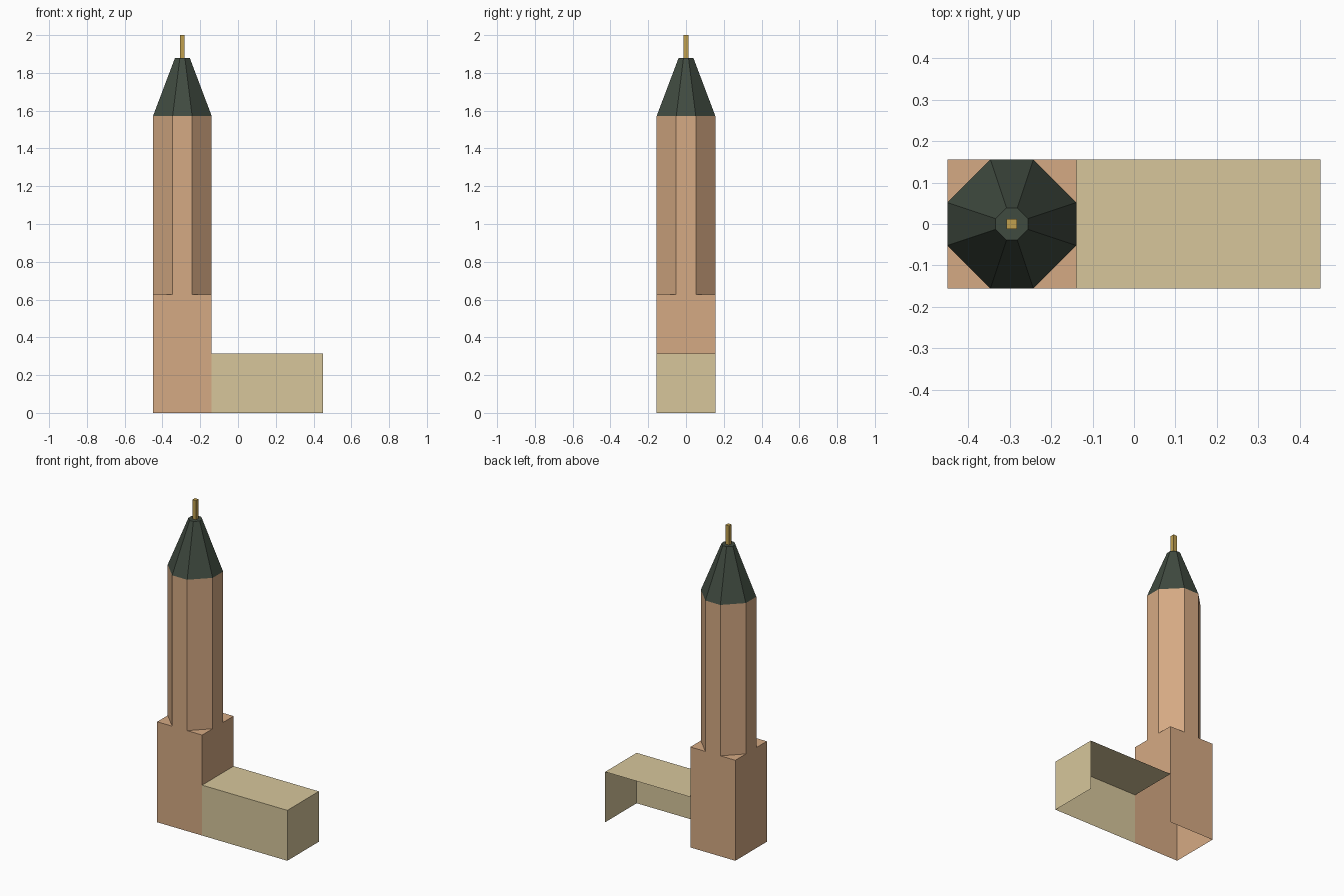
import bpy, bmesh
from mathutils import Vector

if "Cube" in bpy.data.objects:
    bpy.data.objects.remove(bpy.data.objects["Cube"])

CX = -0.2945          # tower axis
R = 0.1555            # tower half width
X1 = CX + R           # tower side that meets the annex
Z_ANNEX, Z_BASE, Z_SHAFT, Z_ROOF, Z_TOP = 0.315, 0.628, 1.571, 1.88, 2.0


def material(name, rgb):
    m = bpy.data.materials.new(name)
    m.diffuse_color = [(c / 255) ** 2.2 for c in rgb] + [1]
    m.use_nodes = True
    m.node_tree.nodes["Principled BSDF"].inputs["Base Color"].default_value = m.diffuse_color
    return m


brick = material("brick", (212, 168, 130))
sand = material("sandstone", (214, 197, 154))
slate = material("slate", (66, 76, 66))
brass = material("brass", (190, 158, 80))


def finish(name, bm, mat):
    me = bpy.data.meshes.new(name)
    bm.to_mesh(me)
    bm.free()
    me.materials.append(mat)
    ob = bpy.data.objects.new(name, me)
    bpy.context.collection.objects.link(ob)
    return ob


def square(r, z):
    return [Vector((CX + r * a, r * b, z)) for a, b in ((1, -1), (1, 1), (-1, 1), (-1, -1))]


def octagon(r, z):
    # square with a third cut off at each corner
    pts = []
    c = square(r, z)
    for i in range(4):
        pts += [c[i].lerp(c[i - 1], 1 / 3), c[i].lerp(c[(i + 1) % 4], 1 / 3)]
    return pts


def loft(bm, lower, upper, cap=False):
    a = [bm.verts.new(p) for p in lower]
    b = [bm.verts.new(p) for p in upper]
    n = len(a)
    for i in range(n):
        j = (i + 1) % n
        bm.faces.new((a[i], a[j], b[j], b[i]))
    if cap:
        bm.faces.new(b)


# Tower: square base, corner ledges and eight-sided shaft
bm = bmesh.new()
foot = square(R, 0)
head = square(R, Z_BASE)
for i in range(4):
    j = (i + 1) % 4
    lo, hi = [foot[i].copy(), foot[j].copy()], [head[j], head[i]]
    if i == 0:                       # wall above the annex, open below it
        for p in lo:
            p.z = Z_ANNEX
    bm.faces.new([bm.verts.new(p) for p in lo + hi])
ring = octagon(R, Z_BASE)
for i in range(4):
    bm.faces.new([bm.verts.new(p) for p in (ring[2 * i], head[i], ring[2 * i + 1])])
loft(bm, ring, octagon(R, Z_SHAFT))
bmesh.ops.remove_doubles(bm, verts=bm.verts, dist=1e-5)
finish("tower", bm, brick)

# Tapered roof with a flat tip
bm = bmesh.new()
loft(bm, octagon(R, Z_SHAFT), octagon(R / 4, Z_ROOF), cap=True)
finish("roof", bm, slate)

# Square spire rod
bm = bmesh.new()
loft(bm, square(0.0125, Z_ROOF), square(0.0125, Z_TOP), cap=True)
finish("spire", bm, brass)

# Annex: front wall, end wall and flat roof; back and underside open
bm = bmesh.new()
A, B, C = [[bm.verts.new((x, y, z)) for z in (0, Z_ANNEX)]
           for x, y in ((X1, -R), (0.45, -R), (0.45, R))]
D = bm.verts.new((X1, R, Z_ANNEX))
bm.faces.new((A[0], B[0], B[1], A[1]))
bm.faces.new((B[0], C[0], C[1], B[1]))
bm.faces.new((A[1], B[1], C[1], D))
finish("annex", bm, sand)
